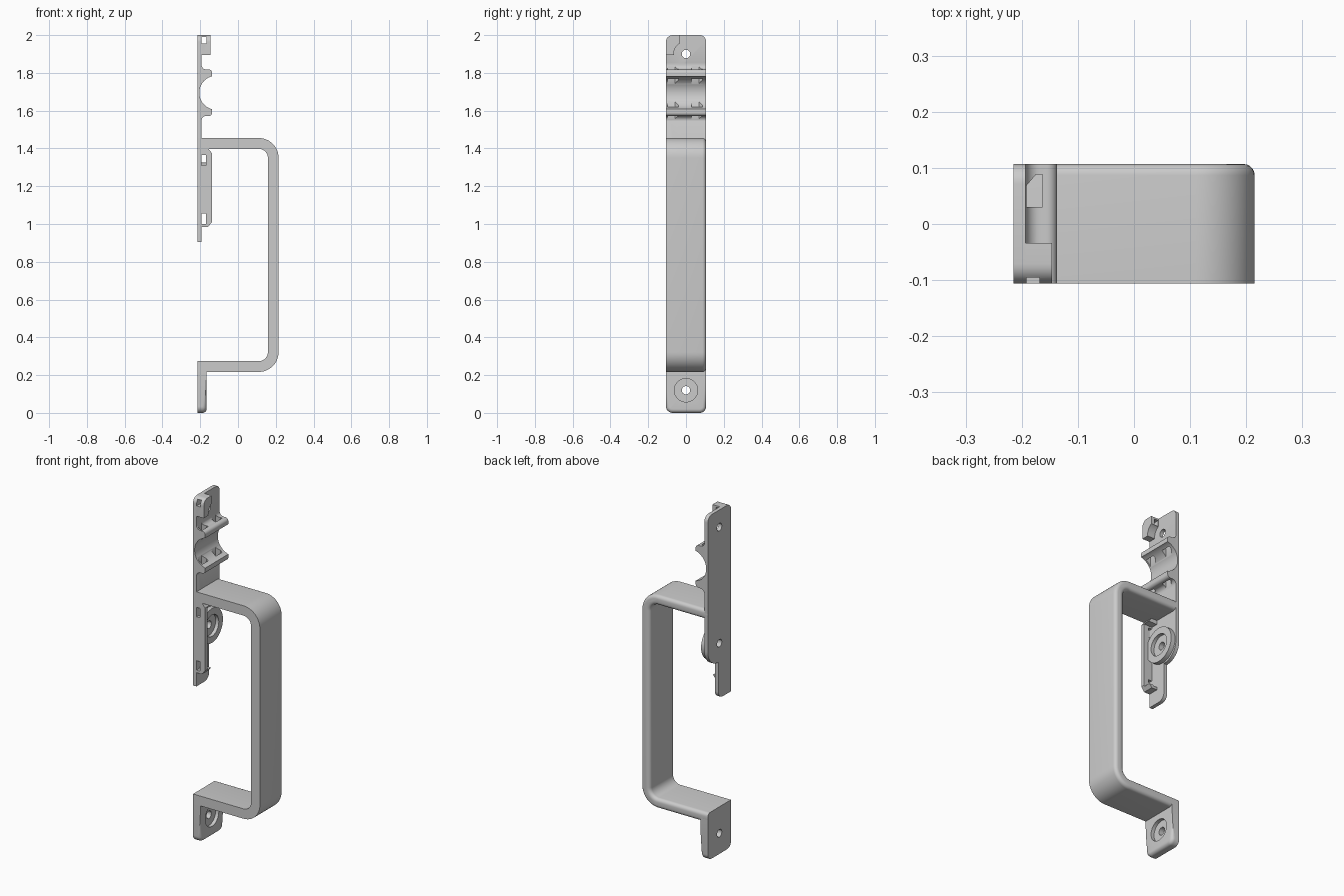
import bpy, bmesh, math
from mathutils import Vector

if "Cube" in bpy.data.objects:
    bpy.data.objects.remove(bpy.data.objects["Cube"], do_unlink=True)

grey = bpy.data.materials.new("light grey plastic")
grey.use_nodes = True
grey.diffuse_color = (0.6, 0.6, 0.6, 1)
grey.node_tree.nodes["Principled BSDF"].inputs["Base Color"].default_value = (0.6, 0.6, 0.6, 1)

BACK, FACE = -0.215, -0.193       # back and front of the mounting plate
Y0, Y1 = -0.106, 0.107            # full width


def rounded(corners, steps=8):
    """Outline from (a, b, radius) corners, each replaced by an arc."""
    out, n = [], len(corners)
    for i, (a, b, r) in enumerate(corners):
        p = Vector((a, b))
        if r == 0:
            out.append(p)
            continue
        u = (Vector(corners[i - 1][:2]) - p).normalized()
        v = (Vector(corners[(i + 1) % n][:2]) - p).normalized()
        half = u.angle(v) / 2
        centre = p + (u + v).normalized() * r / math.sin(half)
        s = p + u * r / math.tan(half) - centre
        e = p + v * r / math.tan(half) - centre
        sweep = s.angle_signed(e)
        for k in range(steps + 1):
            t = -sweep * k / steps
            out.append(centre + Vector((s.x * math.cos(t) - s.y * math.sin(t),
                                        s.x * math.sin(t) + s.y * math.cos(t))))
    return out


def circle(a, b, r, n=40):
    return [Vector((a + r * math.cos(math.tau * i / n), b + r * math.sin(math.tau * i / n)))
            for i in range(n)]


def rect(a0, a1, b0, b1):
    return [(a0, b0), (a1, b0), (a1, b1), (a0, b1)]


def prism(name, outline, axis, lo, hi, fillet=None, size=0.02):
    """Extrude an outline along an axis; fillet(p, q) picks edges to round."""
    place = {"x": lambda a, b, c: (c, a, b), "y": lambda a, b, c: (a, c, b),
             "z": lambda a, b, c: (a, b, c)}[axis]
    bm = bmesh.new()
    face = bm.faces.new([bm.verts.new(place(a, b, lo)) for a, b in outline])
    new = bmesh.ops.extrude_face_region(bm, geom=[face])["geom"]
    shift = Vector(place(0, 0, hi - lo))
    bmesh.ops.translate(bm, vec=shift, verts=[g for g in new if isinstance(g, bmesh.types.BMVert)])
    bmesh.ops.recalc_face_normals(bm, faces=bm.faces)
    if fillet:
        edges = [e for e in bm.edges if fillet(e.verts[0].co, e.verts[1].co)]
        bmesh.ops.bevel(bm, geom=edges, offset=size, segments=5, profile=0.5, affect="EDGES")
    mesh = bpy.data.meshes.new(name)
    bm.to_mesh(mesh)
    bm.free()
    mesh.materials.append(grey)
    obj = bpy.data.objects.new(name, mesh)
    bpy.context.collection.objects.link(obj)
    return obj


def cut(obj, outline, axis, lo, hi):
    cutter = prism("cutter", outline, axis, lo, hi)
    cutter.hide_render = True
    mod = obj.modifiers.new("cut", "BOOLEAN")
    mod.operation, mod.solver, mod.object = "DIFFERENCE", "EXACT", cutter
    bpy.context.view_layer.objects.active = obj
    bpy.ops.object.modifier_apply(modifier=mod.name)
    bpy.data.objects.remove(cutter, do_unlink=True)


parts = []

# Grip: a bracket-shaped bar with its rear edges rounded
T, TOP, LOW, OUT = 0.057, 1.455, 0.217, 0.215
parts.append(prism("grip", rounded([
    (BACK, TOP, 0), (OUT, TOP, 0.105), (OUT, LOW, 0.105), (BACK, LOW, 0),
    (BACK, LOW + T, 0), (OUT - T, LOW + T, 0.048), (OUT - T, TOP - T, 0.048),
    (BACK, TOP - T, 0)], 12), "y", Y0, Y1,
    lambda p, q: min(p.y, q.y) > Y1 - 1e-4 and max(p.x, q.x) > BACK + 0.01))

# Foot with a counterbored screw hole
FOOT = -0.167
foot = prism("foot", rounded([(Y0, 0.25, 0), (Y0, 0, 0.035), (Y1, 0, 0.035), (Y1, 0.25, 0)]),
             "x", BACK, FOOT,
             lambda p, q: min(p.x, q.x) > FOOT - 1e-4 and max(p.z, q.z) < 0.04)
cut(foot, circle(0, 0.12, 0.062), "x", FOOT - 0.02, 0)
cut(foot, circle(0, 0.12, 0.022), "x", -0.3, 0)
parts.append(foot)

# Mounting plate: rounded top, round lower lobe and a narrow tail
BOSS = 1.225
plate = prism("mounting_plate", rounded([
    (Y0, 2, 0.035), (Y1, 2, 0.035), (Y1, BOSS - 0.107, 0.095), (0.01, BOSS - 0.107, 0),
    (0.01, 0.905, 0.04), (Y0, 0.905, 0)]), "x", BACK, FACE)
cut(plate, circle(0, 1.9, 0.022), "x", -0.3, 0)
cut(plate, circle(0, BOSS, 0.022), "x", -0.3, 0)

# Round screw boss on the plate
boss = prism("screw_boss", circle(0, BOSS, 0.1), "x", FACE - 0.005, FOOT)
cut(boss, circle(0, BOSS, 0.062), "x", FOOT - 0.02, 0)
cut(boss, circle(0, BOSS, 0.022), "x", -0.3, 0)
parts.append(boss)

# Upper latch block, hollowed around the top screw
block = prism("latch_block", rounded([
    (Y0, 1.895, 0), (Y0, 2, 0.035), (-0.034, 2, 0), (-0.034, 1.895, 0)]),
    "x", FACE - 0.005, -0.146)
cut(block, circle(0, 1.9, 0.065), "x", -0.3, 0)
cut(block, rect(-0.192, -0.168, 1.955, 1.99), "y", -0.2, 0.2)
parts.append(block)

# Cradle: two lips around a half-round seat, pierced for straps
CZ = 1.695
cradle = prism("cradle", rounded([
    (FACE - 0.004, 1.535, 0), (FACE, 1.535, 0), (FACE, 1.572, 0.025), (-0.137, 1.572, 0.018),
    (-0.137, 1.818, 0.018), (FACE, 1.818, 0.025), (FACE, 1.855, 0), (FACE - 0.004, 1.855, 0)]),
    "y", Y0, Y1)
for shift in (0, -0.127):
    slot = [(-0.192, 0.03), (-0.163, 0.03), (-0.163, 0.088), (-0.175, 0.088), (-0.192, 0.068)]
    cut(cradle, [(x, y + shift) for x, y in slot], "z", 1.5, 1.9)
for part in (cradle, plate):
    cut(part, circle(-0.115, CZ, 0.09, 64), "y", -0.2, 0.2)
parts += [cradle, plate]

# Side rail with chamfered ends, an open trough and two windows
rail = prism("side_rail", [(FACE - 0.005, 0.985), (-0.158, 0.985), (-0.138, 1.01),
                           (-0.138, 1.375), (-0.158, 1.4), (FACE - 0.005, 1.4)],
             "y", Y0, -0.045)
cut(rail, rect(-0.085, 0, 1.005, 1.375), "x", FACE, 0)
for z in (1.0, 1.31):
    cut(rail, rect(-0.192, -0.17, z, z + 0.055), "y", -0.2, 0.2)
cut(rail, circle(0, BOSS, 0.062), "x", FACE, 0)
parts.append(rail)

# Smooth the curved surfaces, keep the edges crisp
bpy.ops.object.select_all(action="DESELECT")
for obj in parts:
    obj.select_set(True)
bpy.context.view_layer.objects.active = parts[0]
bpy.ops.object.shade_smooth_by_angle(angle=math.radians(35))
